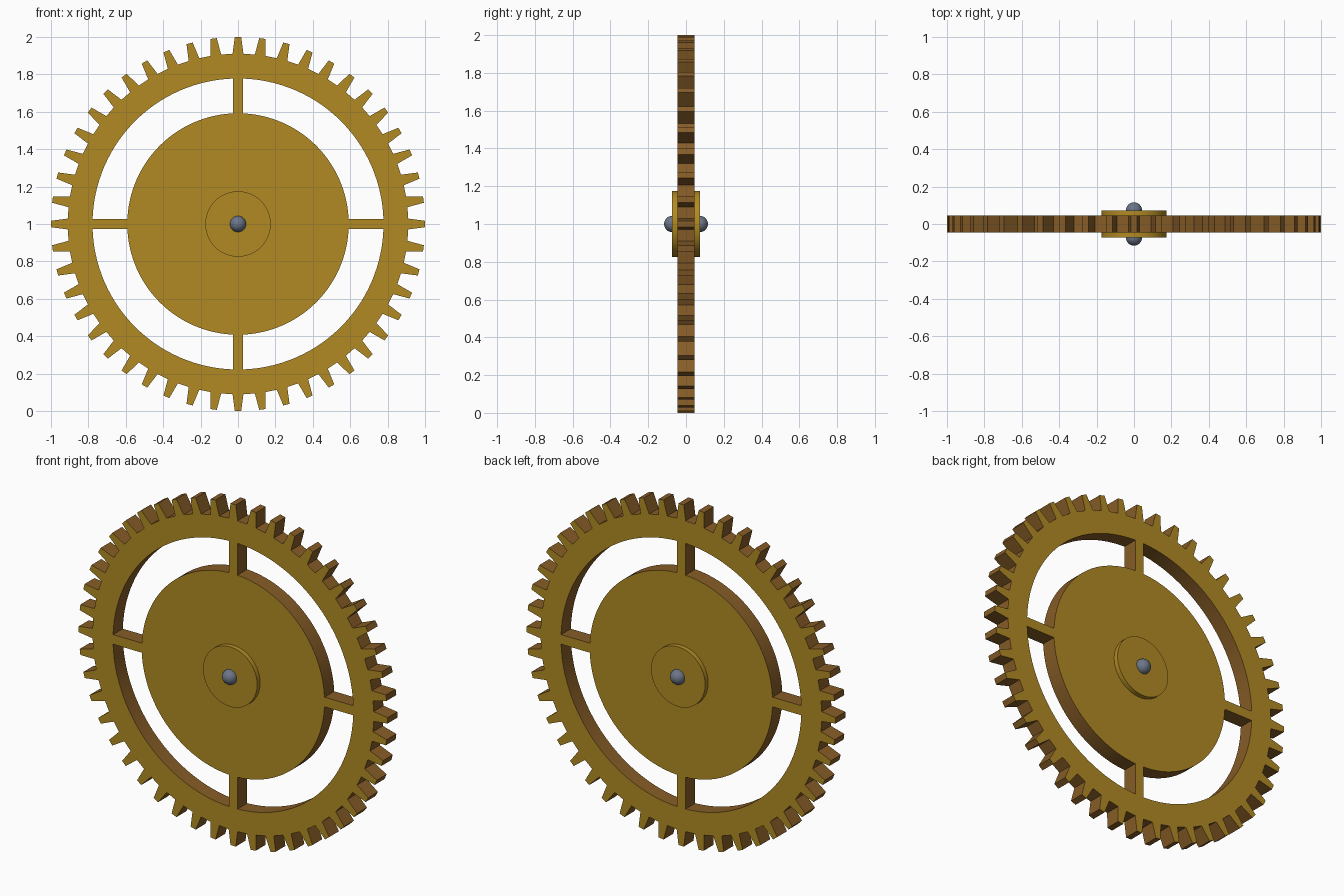
import bpy, bmesh, math
from mathutils import Matrix, Vector

if "Cube" in bpy.data.objects:
    bpy.data.objects.remove(bpy.data.objects["Cube"])

TEETH = 48
ROOT, TIP = 0.91, 1.0
RIM_IN, DISC_R = 0.778, 0.592
SPOKE, HALF = 0.028, 0.045
HUB_R, HUB_HALF, BALL_R = 0.175, 0.073, 0.043
CENTRE = Vector((0, 0, 1))
UPRIGHT = Matrix.Translation(CENTRE) @ Matrix.Rotation(math.pi / 2, 4, 'X')


def material(name, color):
    m = bpy.data.materials.new(name)
    m.diffuse_color = (*color, 1)
    m.use_nodes = True
    m.node_tree.nodes["Principled BSDF"].inputs["Base Color"].default_value = m.diffuse_color
    return m


gold = material("gold", (0.44, 0.255, 0.017))
brown = material("brown", (0.24, 0.108, 0.020))
slate = material("slate grey", (0.15, 0.18, 0.25))


def finish(name, bm, mats):
    me = bpy.data.meshes.new(name)
    bm.to_mesh(me)
    bm.free()
    for m in mats:
        me.materials.append(m)
    ob = bpy.data.objects.new(name, me)
    bpy.context.collection.objects.link(ob)
    bpy.context.view_layer.objects.active = ob
    ob.select_set(True)
    bpy.ops.object.shade_smooth_by_angle(angle=math.radians(25))
    ob.select_set(False)
    return ob


def rotated(p, a):
    c, s = math.cos(a), math.sin(a)
    return (p[0] * c - p[1] * s, p[0] * s + p[1] * c)


# Toothed outline
outline = []
for i in range(TEETH):
    a = 2 * math.pi * i / TEETH
    for p in ((ROOT, -0.029), (TIP, -0.017), (TIP, 0.017), (ROOT, 0.029)):
        outline.append(rotated(p, a))


# Quarter windows between the spokes
def arc(r, n=28):
    start = math.asin(SPOKE / r)
    end = math.pi / 2 - start
    return [(r * math.cos(start + (end - start) * k / n),
             r * math.sin(start + (end - start) * k / n)) for k in range(n + 1)]


window = arc(RIM_IN) + arc(DISC_R)[::-1]
loops = [outline] + [[rotated(p, q * math.pi / 2) for p in window] for q in range(4)]

# Gear wheel: filled profile with thickness
curve = bpy.data.curves.new("gear_profile", 'CURVE')
curve.dimensions = '2D'
curve.fill_mode = 'BOTH'
curve.extrude = HALF
for pts in loops:
    s = curve.splines.new('POLY')
    s.points.add(len(pts) - 1)
    for sp, (x, y) in zip(s.points, pts):
        sp.co = (x, y, 0, 1)
    s.use_cyclic_u = True
helper = bpy.data.objects.new("gear_profile", curve)
bpy.context.collection.objects.link(helper)
bpy.context.view_layer.update()
flat = bpy.data.meshes.new_from_object(
    helper.evaluated_get(bpy.context.evaluated_depsgraph_get()))
bm = bmesh.new()
bm.from_mesh(flat)
bpy.data.objects.remove(helper)
bpy.data.meshes.remove(flat)
bmesh.ops.remove_doubles(bm, verts=bm.verts, dist=1e-5)
bmesh.ops.transform(bm, matrix=UPRIGHT, verts=bm.verts)
bmesh.ops.recalc_face_normals(bm, faces=bm.faces)
# gold faces front and back, brown on every cut edge
for f in bm.faces:
    f.normal_update()
    f.material_index = 0 if abs(f.normal.y) > 0.7 else 1
finish("gear_wheel", bm, [gold, brown])

# Hub plate
bm = bmesh.new()
bmesh.ops.create_cone(bm, cap_ends=True, segments=64, radius1=HUB_R,
                      radius2=HUB_R, depth=2 * HUB_HALF, matrix=UPRIGHT)
finish("hub", bm, [gold])

# Rounded axle ends
for side, name in ((-1, "front_axle_end"), (1, "back_axle_end")):
    bm = bmesh.new()
    bmesh.ops.create_uvsphere(
        bm, u_segments=32, v_segments=16, radius=BALL_R,
        matrix=Matrix.Translation((0, side * HUB_HALF, 0)) @ UPRIGHT)
    finish(name, bm, [slate])
